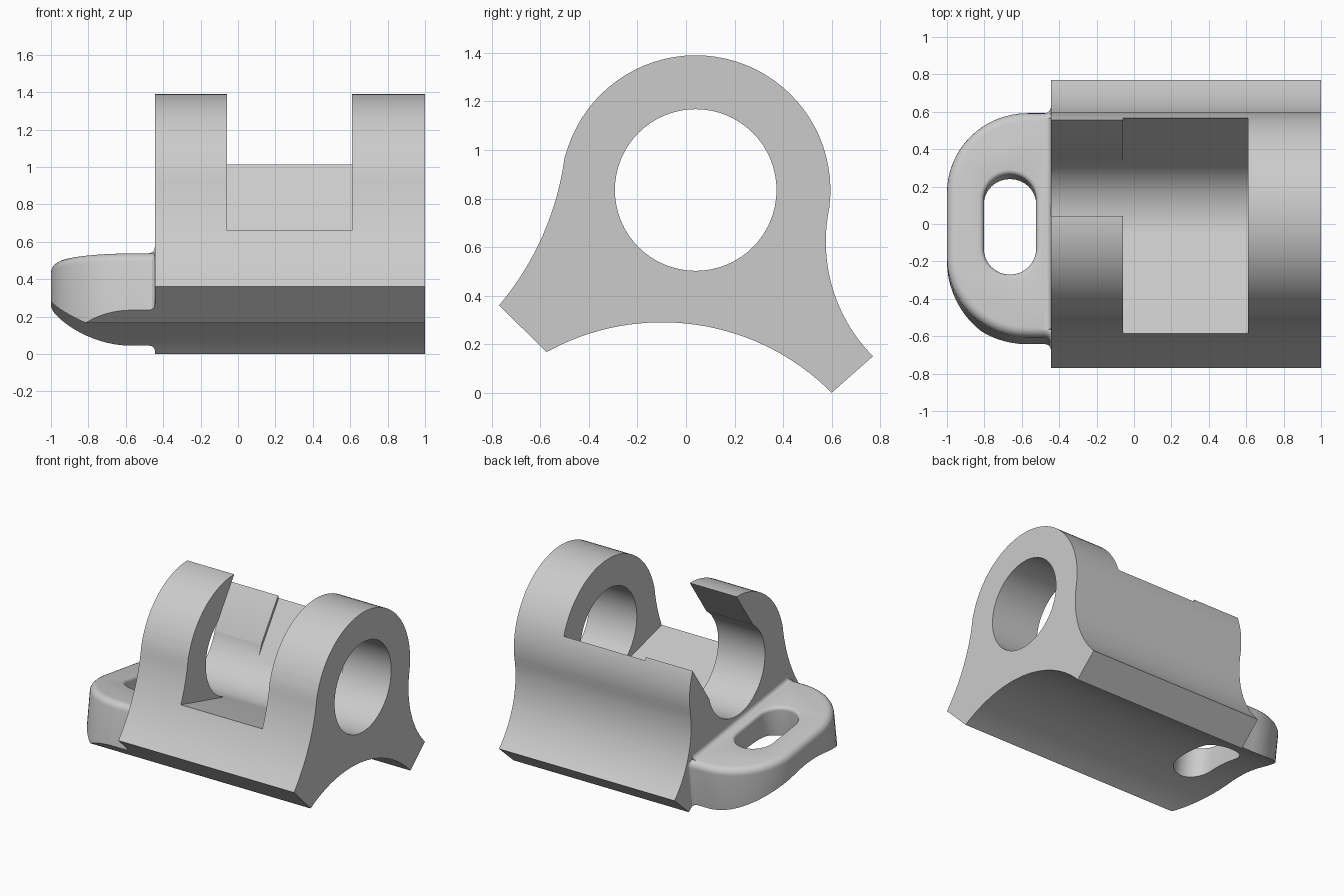
import bpy, bmesh
from math import sin, cos, pi, radians, atan2
from mathutils import Vector

if "Cube" in bpy.data.objects:
    bpy.data.objects.remove(bpy.data.objects["Cube"])

CY, CZ, RO, RI = 0.04, 0.835, 0.555, 0.333   # bore axis and radii
TILT = radians(8)


def arc(cx, cy, r, a0, a1, n):
    return [(cx + r * cos(a0 + (a1 - a0) * i / n), cy + r * sin(a0 + (a1 - a0) * i / n)) for i in range(n + 1)]


def arc3(a, b, c, n):
    """Arc from a through b to c."""
    (ax, ay), (bx, by), (cx, cy) = a, b, c
    d = 2 * (ax * (by - cy) + bx * (cy - ay) + cx * (ay - by))
    A, B, C = ax * ax + ay * ay, bx * bx + by * by, cx * cx + cy * cy
    ux = (A * (by - cy) + B * (cy - ay) + C * (ay - by)) / d
    uy = (A * (cx - bx) + B * (ax - cx) + C * (bx - ax)) / d
    a0, a1 = atan2(ay - uy, ax - ux), atan2(cy - uy, cx - ux)
    a1 = a0 + (a1 - a0 + pi) % (2 * pi) - pi
    return arc(ux, uy, ((ax - ux) ** 2 + (ay - uy) ** 2) ** 0.5, a0, a1, n)


def loft(name, rings):
    """Closed solid through rings with equal point counts."""
    bm = bmesh.new()
    vs = [[bm.verts.new(p) for p in ring] for ring in rings]
    n = len(vs[0])
    for a, b in zip(vs, vs[1:]):
        for i in range(n):
            j = (i + 1) % n
            bm.faces.new((a[i], a[j], b[j], b[i]))
    bm.faces.new(vs[0])
    bm.faces.new(vs[-1])
    bmesh.ops.recalc_face_normals(bm, faces=bm.faces)
    me = bpy.data.meshes.new(name)
    bm.to_mesh(me)
    bm.free()
    ob = bpy.data.objects.new(name, me)
    bpy.context.collection.objects.link(ob)
    return ob


def prism(name, yz, x0, x1):
    return loft(name, [[(x, y, z) for y, z in yz] for x in (x0, x1)])


def boolean(ob, other, op):
    m = ob.modifiers.new("bool", 'BOOLEAN')
    m.operation, m.object, m.solver = op, other, 'EXACT'
    bpy.context.view_layer.objects.active = ob
    bpy.ops.object.modifier_apply(modifier=m.name)
    bpy.data.objects.remove(other)


def tab_point(x, v, h):
    """Tilted tab frame: v across, h above the tab's top face."""
    return (x, v * cos(TILT) + h * sin(TILT), 0.46 - v * sin(TILT) + h * cos(TILT))


# Main body: ring on a saddle foot, extruded along x
saddle = arc3((-0.575, 0.167), (-0.1, 0.29), (0.6, 0.0), 32)
right = arc3((0.77, 0.15), (0.607, 0.42), (0.583, 0.72), 14)
left = arc3((-0.5, 0.97), (-0.585, 0.66), (-0.77, 0.36), 12)
ring = arc(CY, CZ, RO, atan2(-0.115, 0.543), atan2(0.135, -0.54), 40)
body = prism("clip_bracket", saddle + right + ring[1:-1] + left, -0.445, 1.0)
boolean(body, prism("bore_cutter", arc(CY, CZ, RI, 0, 2 * pi * 63 / 64, 63), -0.7, 1.2), 'DIFFERENCE')

# Middle window: opens tangent to the bore on both sides
c = Vector((CY, CZ))
a1, a2 = radians(255), radians(-34.5)
t1 = c + 0.332 * Vector((cos(a1), sin(a1)))
t2 = c + 0.332 * Vector((cos(a2), sin(a2)))
f1 = t1 + 1.0 * Vector((sin(a1), -cos(a1)))
f2 = t2 + 1.2 * Vector((-sin(a2), cos(a2)))
window = [t1, f1, (f1.x, 1.8), (f2.x, 1.8), f2, t2]
boolean(body, prism("window_cutter", [tuple(p) for p in window], -0.06, 0.61), 'DIFFERENCE')

# Hooked end: slanted channel into the bore
u = Vector((-sin(a2), cos(a2)))
n = Vector((-u.y, u.x))
w = 0.313
channel = [c - w * n, c + u - w * n, c + u + w * n, c + w * n]
boolean(body, prism("channel_cutter", [tuple(p) for p in channel], -0.6, -0.05), 'DIFFERENCE')


# Tab: rounded outline with soft upper rim, tilted with the foot
def tab_ring(off, h):
    side = [(-0.435, 0.635 + off), (-0.445, 0.635 + off)]
    side += [(-0.475 + 0.03 * sin(t), 0.635 - 0.03 * cos(t) + off) for t in (pi / 3, pi / 6, 0)]
    side += arc(-0.57, 0.175, 0.43 + off, pi / 2, pi, 16)
    pts = side + [(x, -v) for x, v in reversed(side)]
    return [tab_point(x, v, h) for x, v in pts]


R = 0.05
rim = [tab_ring(-R * (1 - cos(t)), -R + R * sin(t)) for t in [i * pi / 10 for i in range(6)]]
tab = loft("tab", [tab_ring(0, -0.7)] + rim)


# Slot through the tab with an eased rim
def slot_ring(off, h):
    r = 0.14 + off
    pts = arc(-0.663, 0.13, r, 0, pi, 16) + arc(-0.663, -0.13, r, pi, 2 * pi, 16)
    return [tab_point(x, v, h) for x, v in pts]


S = 0.025
ease = [slot_ring(S * (1 - cos(t)), -S + S * sin(t)) for t in [i * pi / 8 for i in range(5)]]
boolean(tab, loft("slot_cutter", [slot_ring(0, -0.9)] + ease + [slot_ring(S, 0.1)]), 'DIFFERENCE')

# Underside of the tab follows the saddle
under = [(-1.1, 0.692)] + saddle + [(1.1, -0.43), (1.1, -1.2), (-1.1, -1.2)]
boolean(tab, prism("under_cutter", under, -1.3, -0.3), 'DIFFERENCE')

# Fillet between tab top and body
F = 0.03
fil = [(-0.435, -0.02), (-0.475, -0.004)]
fil += [(-0.475 + F * sin(t), F - F * cos(t)) for t in [i * pi / 8 for i in range(5)]]
fil += [(-0.435, F)]
fillet = loft("tab_fillet", [[tab_point(x, v, h) for x, h in fil] for v in (-0.57, 0.57)])
boolean(tab, fillet, 'UNION')
boolean(body, tab, 'UNION')

# Smooth curved faces, keep sharp edges
bpy.ops.object.select_all(action='DESELECT')
body.select_set(True)
bpy.context.view_layer.objects.active = body
bpy.ops.object.shade_smooth_by_angle(angle=radians(25))
